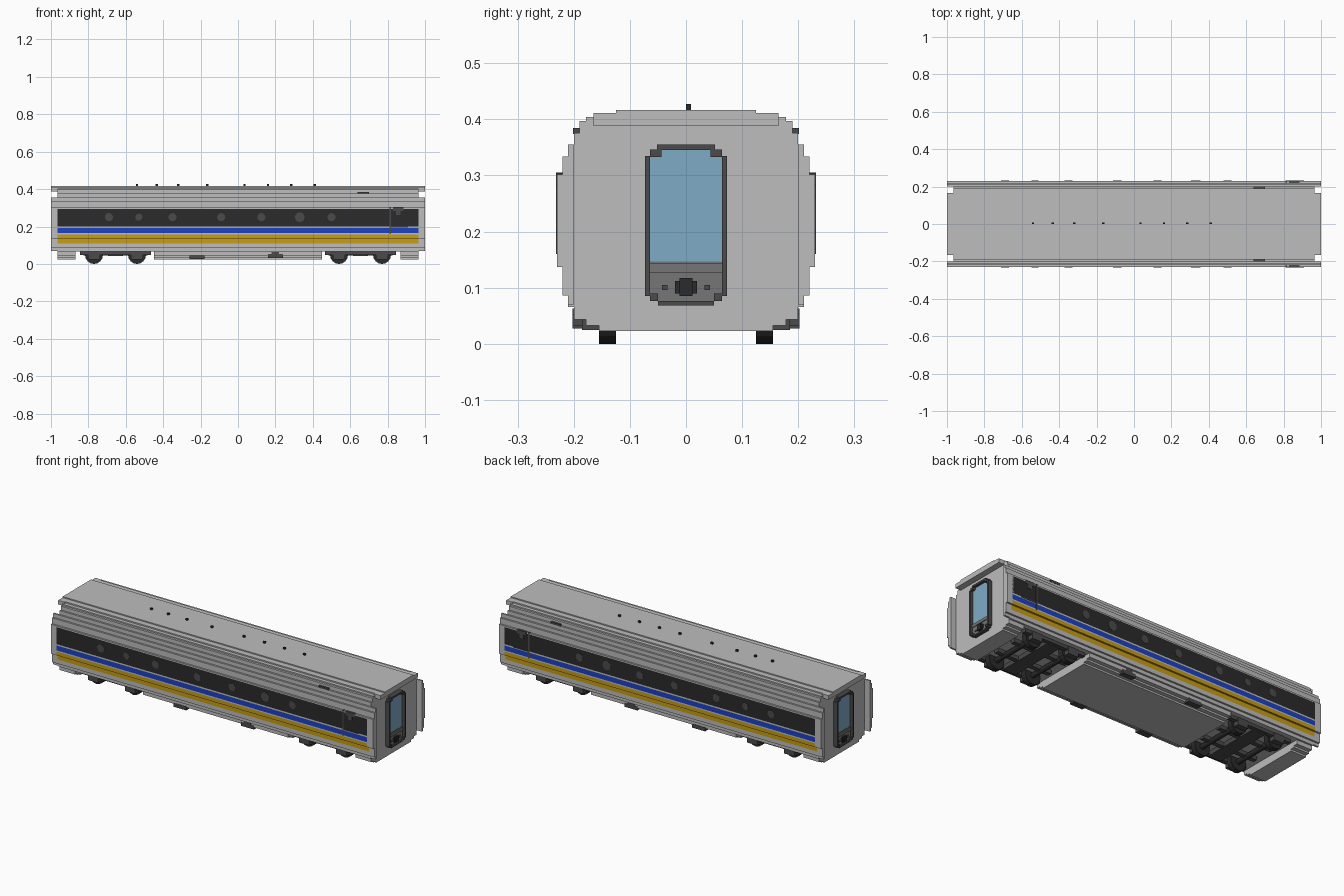
import bpy, bmesh, math
from mathutils import Matrix

cube = bpy.data.objects.get("Cube")
if cube:
    bpy.data.objects.remove(cube, do_unlink=True)


def material(name, rgb):
    m = bpy.data.materials.new(name)
    m.use_nodes = True
    m.diffuse_color = (*rgb, 1)
    b = next(n for n in m.node_tree.nodes if n.type == 'BSDF_PRINCIPLED')
    b.inputs["Base Color"].default_value = (*rgb, 1)
    return m


GREY = material("light grey", (0.51, 0.51, 0.51))
BLACK = material("window black", (0.024, 0.024, 0.024))
BLUE = material("stripe blue", (0.012, 0.055, 0.56))
YELLOW = material("stripe yellow", (0.58, 0.34, 0.008))
GLASS = material("door glass", (0.21, 0.41, 0.56))
DARK = material("dark grey", (0.07, 0.07, 0.07))
PANEL = material("panel grey", (0.18, 0.18, 0.18))


def finish(name, bm, mats):
    bmesh.ops.recalc_face_normals(bm, faces=bm.faces)
    me = bpy.data.meshes.new(name)
    bm.to_mesh(me)
    bm.free()
    for m in mats:
        me.materials.append(m)
    ob = bpy.data.objects.new(name, me)
    bpy.context.collection.objects.link(ob)
    return ob


def add_box(bm, x0, x1, y0, y1, z0, z1):
    mat = Matrix.Translation(((x0 + x1) / 2, (y0 + y1) / 2, (z0 + z1) / 2))
    mat = mat @ Matrix.Diagonal((x1 - x0, y1 - y0, z1 - z0, 1))
    bmesh.ops.create_cube(bm, size=1, matrix=mat)


def boxes(name, mat, items):
    bm = bmesh.new()
    for it in items:
        add_box(bm, *it)
    return finish(name, bm, [mat])


def add_prism(bm, half, x0, x1):
    """Sweep a half cross-section of (y, z) points, mirrored over y, along x."""
    loop = half + [(-y, z) for y, z in reversed(half)]
    a = [bm.verts.new((x0, y, z)) for y, z in loop]
    b = [bm.verts.new((x1, y, z)) for y, z in loop]
    n = len(loop)
    bm.faces.new(a)
    bm.faces.new(b[::-1])
    for i in range(n):
        j = (i + 1) % n
        bm.faces.new((a[i], a[j], b[j], b[i]))


# Body shell: stepped section with stripes coloured by height
side = [(.20, .066), (.21, .066), (.21, .086), (.22, .086), (.22, .11),
        (.22, .137), (.23, .137), (.23, .158), (.23, .165), (.23, .192),
        (.23, .20), (.23, .295), (.23, .302), (.22, .302), (.22, .334),
        (.21, .334), (.21, .355), (.20, .355), (.20, .376), (.19, .376),
        (.19, .397), (.178, .397), (.178, .404), (.158, .404), (.158, .411),
        (.125, .411), (.125, .417)]
bm = bmesh.new()
add_prism(bm, side, -.966, .966)
bands = [(.11, .158, 1), (.165, .192, 2), (.20, .295, 3)]
for f in bm.faces:
    c = f.calc_center_median()
    if abs(c.y) > .2 and abs(c.x) < .5:
        for lo, hi, idx in bands:
            if lo < c.z < hi:
                f.material_index = idx
finish("body_shell", bm, [GREY, YELLOW, BLUE, BLACK])

# Lower skirts, with gaps for the bogies
skirt = [(.155, .023), (.155, .033), (.178, .033), (.178, .043), (.20, .043), (.20, .068)]
bm = bmesh.new()
for x0, x1 in ((-.966, -.87), (-.45, .45), (.87, .966)):
    add_prism(bm, skirt, x0, x1)
finish("lower_skirt", bm, [GREY])

# Side flaps and roof lip overhanging each end wall
flaps, lips = [], []
for s in (-1, 1):
    x0, x1 = sorted((s * .96, s))
    for t in (-1, 1):
        for ya, yb, z0, z1 in ((.20, .21, .07, .355), (.21, .22, .086, .334), (.22, .23, .137, .302)):
            y0, y1 = sorted((t * ya, t * yb))
            flaps.append((x0, x1, y0, y1, z0, z1))
    lips += [(x0, x1, -.165, .165, .388, .411), (x0, x1, -.125, .125, .411, .417)]
boxes("end_flaps", GREY, flaps)
boxes("roof_lips", GREY, lips)

# End doors
for s, label in ((-1, "right"), (1, "left")):
    def end(ya, yb, z0, z1, depth):
        x0, x1 = sorted((s * .96, s * depth))
        return (x0, x1, ya, yb, z0, z1)

    rim = [end(-.052, .052, .345, .355, .99), end(-.05, .05, .068, .076, .985)]
    for t in (-1, 1):
        for ya, yb, z0, z1 in ((.064, .073, .085, .335), (.05, .064, .076, .09),
                               (.044, .064, .333, .346)):
            y0, y1 = sorted((t * ya, t * yb))
            rim.append(end(y0, y1, z0, z1, .99))
    boxes(label + "_door_frame", DARK, rim)
    boxes(label + "_door_glass", GLASS, [end(-.064, .064, .147, .345, .974)])
    boxes(label + "_door_panel", PANEL, [end(-.064, .064, .076, .147, .976),
                                         end(-.064, .064, .127, .144, .98)])
    boxes(label + "_coupler", BLACK, [end(-.012, .012, .085, .117, .988),
                                      end(-.02, .02, .09, .112, .985)])
    boxes(label + "_door_lamps", DARK, [end(t * .038 - .005, t * .038 + .005, .096, .105, .979)
                                        for t in (-1, 1)])

# Roof antennas
boxes("roof_antennas", BLACK, [(x - .006, x + .006, 0, .009, .415, .427)
                               for x in (-.54, -.435, -.32, -.165, .035, .16, .285, .41)])

# Round window marks on both sides
bm = bmesh.new()
for t in (-1, 1):
    for x, r in ((-.69, .022), (-.53, .019), (-.35, .022), (-.09, .022),
                 (.125, .022), (.33, .026), (.50, .022)):
        mat = Matrix.Translation((x, t * .23, .25)) @ Matrix.Rotation(math.pi / 2, 4, 'X')
        bmesh.ops.create_cone(bm, cap_ends=True, segments=12, radius1=r, radius2=r,
                              depth=.003, matrix=mat)
finish("window_marks", bm, [DARK])

# Small side fittings: vents, destination plate, bracket and skirt plates
fit = []
for t in (-1, 1):
    for x0, x1, ya, yb, z0, z1 in ((.64, .70, .18, .201, .374, .385),
                                   (.83, .885, .215, .232, .283, .304),
                                   (.845, .87, .215, .232, .262, .283),
                                   (.81, .817, .22, .232, .16, .305),
                                   (.817, .91, .22, .232, .196, .201),
                                   (-.26, -.18, .17, .202, .027, .048),
                                   (.16, .24, .17, .202, .032, .052),
                                   (.18, .22, .17, .202, .052, .063)):
        y0, y1 = sorted((t * ya, t * yb))
        fit.append((x0, x1, y0, y1, z0, z1))
boxes("side_fittings", DARK, fit)

# Bogies: frames, axle boxes, axles and wheels
for c, label in ((-.655, "right"), (.655, "left")):
    frame = [(c - .04, c + .04, -.17, .17, .042, .07)]
    for t in (-1, 1):
        y0, y1 = sorted((t * .158, t * .182))
        frame.append((c - .19, c + .19, y0, y1, .048, .07))
        y0, y1 = sorted((t * .05, t * .075))
        frame.append((c - .17, c + .17, y0, y1, .045, .07))
        for dx in (-.115, .115):
            y0, y1 = sorted((t * .155, t * .185))
            frame.append((c + dx - .032, c + dx + .032, y0, y1, .025, .068))
    boxes(label + "_bogie_frame", DARK, frame)
    bm = bmesh.new()
    for dx in (-.115, .115):
        rot = Matrix.Rotation(math.pi / 2, 4, 'X')
        for y, r, d in ((-.14, .048, .03), (.14, .048, .03), (0, .014, .28)):
            bmesh.ops.create_cone(bm, cap_ends=True, segments=16, radius1=r, radius2=r, depth=d,
                                  matrix=Matrix.Translation((c + dx, y, .048)) @ rot)
    finish(label + "_bogie_wheels", bm, [BLACK])
